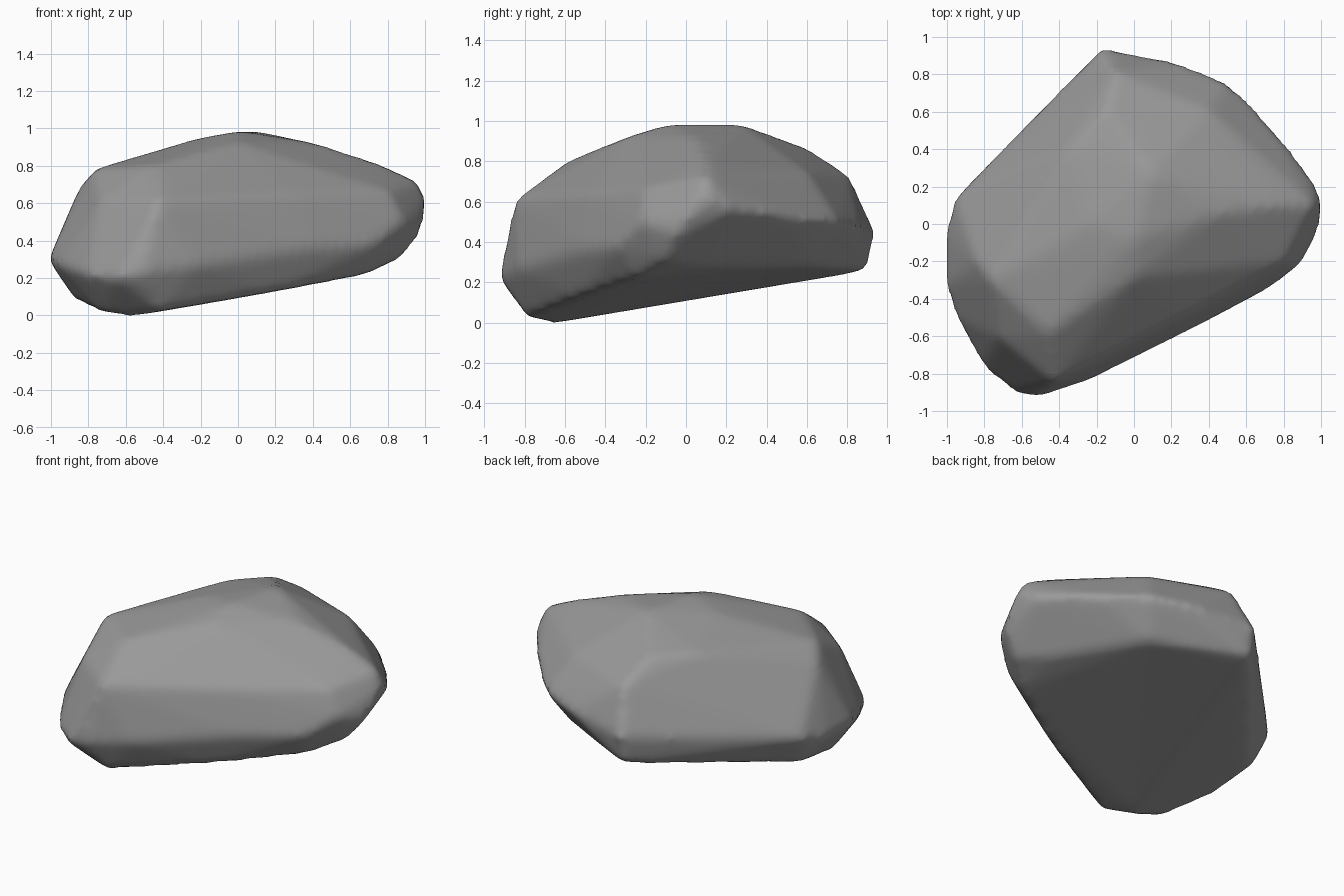
import bpy
import bmesh
from mathutils import Vector

# Remove the default object
default_object = bpy.data.objects.get("Cube")
if default_object:
    bpy.data.objects.remove(default_object, do_unlink=True)


def make_material(name, color):
    material = bpy.data.materials.new(name)
    material.use_nodes = True
    material.diffuse_color = color
    material.node_tree.nodes["Principled BSDF"].inputs["Base Color"].default_value = color
    return material


def hull_object(name, corners, material):
    """Wrap a closed convex shell around the given corner points."""
    shell = bmesh.new()
    for corner in corners:
        shell.verts.new(corner)
    result = bmesh.ops.convex_hull(shell, input=shell.verts)
    loose = {item for key in ("geom_interior", "geom_unused") for item in result[key]
             if isinstance(item, bmesh.types.BMVert) and not item.link_faces}
    bmesh.ops.delete(shell, geom=list(loose), context="VERTS")
    bmesh.ops.recalc_face_normals(shell, faces=shell.faces)
    mesh = bpy.data.meshes.new(name)
    shell.to_mesh(mesh)
    shell.free()
    mesh.materials.append(material)
    mesh.shade_smooth()
    item = bpy.data.objects.new(name, mesh)
    bpy.context.collection.objects.link(item)
    return item


def weather(item, grain, passes):
    """Re-grid the shell evenly, then wear its edges down."""
    remesh = item.modifiers.new("even_grid", "REMESH")
    remesh.mode = "VOXEL"
    remesh.voxel_size = grain
    remesh.use_smooth_shade = True
    smooth = item.modifiers.new("worn_edges", "SMOOTH")
    smooth.factor = 0.5
    smooth.iterations = passes


# Tilted underside
underside = [
    (-.57, -.66, 0), (-.72, -.6, .02), (-.86, -.3, .09), (-.88, .05, .14),
    (-.17, .89, .26), (.4, .62, .28), (.72, .1, .28), (.68, -.25, .22),
    (.2, -.52, .13), (-.4, -.78, .03), (.87, -.1, .31),
]

# Widest outline, rising towards the pointed side
girth = [
    (-.17, .93, .45), (.25, .85, .48), (.5, .75, .5), (.72, .53, .52),
    (.95, .24, .56), (1, .09, .62), (.97, -.05, .45), (.88, -.22, .5),
    (.72, -.34, .38), (.4, -.51, .37), (-.22, -.82, .27), (-.52, -.92, .23),
    (-.64, -.89, .2), (-.8, -.75, .22), (-.94, -.5, .27), (-1, -.32, .3),
    (-1, -.05, .3), (-.95, .14, .35),
]

# Sloping shoulders
shoulders = [
    (-.42, -.84, .61), (.3, -.48, .64), (.8, -.2, .66), (-.76, -.3, .78),
    (-.83, -.2, .7), (-.72, -.6, .62), (-.35, .4, .86), (-.15, .6, .86),
    (-.1, .8, .73), (.4, .6, .74), (.77, .1, .8), (.95, .1, .72),
]

# Rounded crest
crest = [
    (-.45, -.58, .8), (0, -.28, .92), (-.22, 0, .94),
    (0, -.08, .98), (.1, .27, .98), (.43, .05, .91),
]

stone_grey = make_material("stone_grey", (0.32, 0.32, 0.32, 1))

# Grow the shell a touch about its middle to offset the edge wear
middle = Vector((0, 0, 0.49))
corners = [middle + (Vector(point) - middle) * 1.012
           for point in underside + girth + shoulders + crest]

boulder = hull_object("boulder", corners, stone_grey)
weather(boulder, grain=0.03, passes=8)
